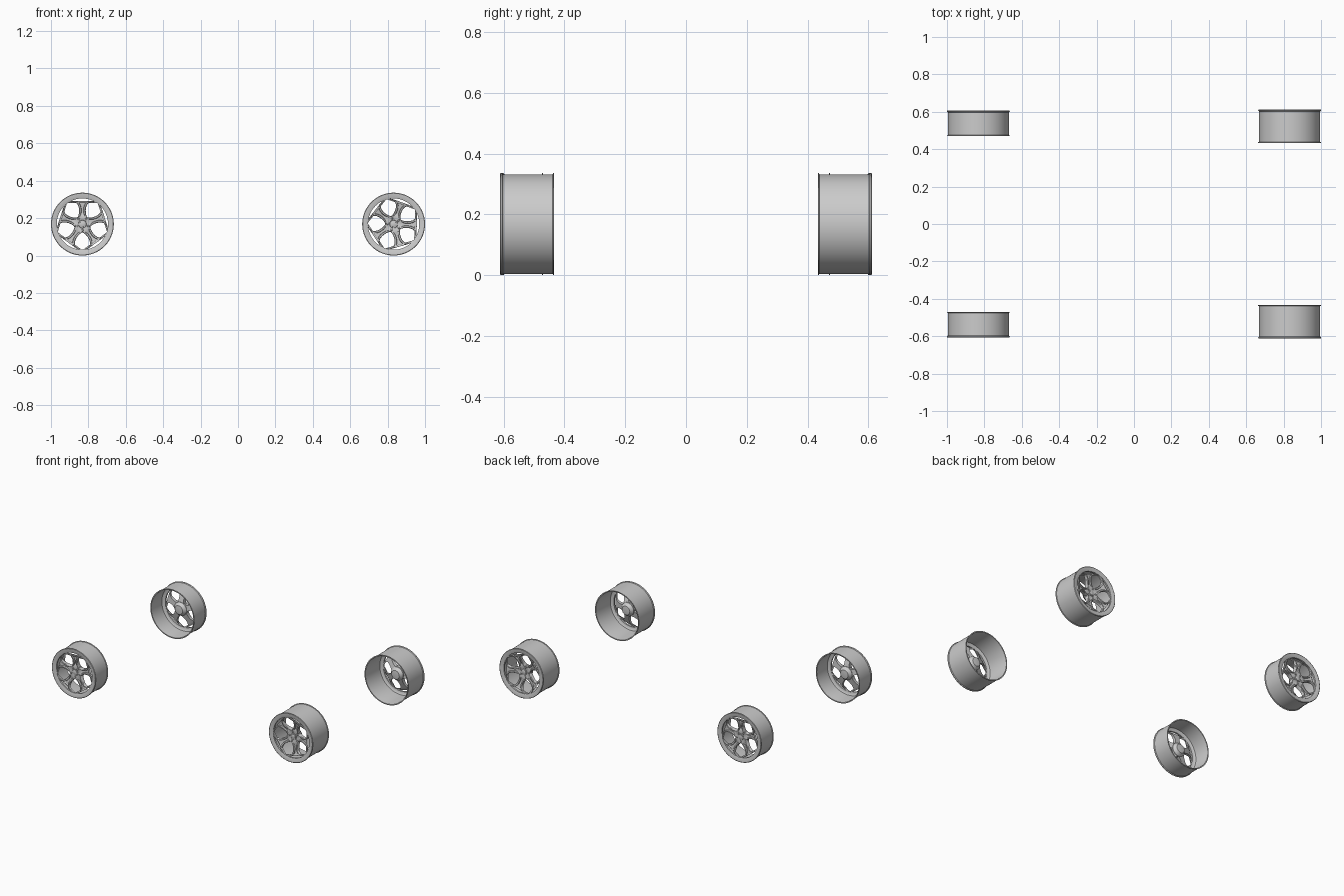
import bpy, bmesh, math

if "Cube" in bpy.data.objects:
    bpy.data.objects.remove(bpy.data.objects["Cube"])

CZ = 0.168      # axle height
SEG = 80
STEP = math.tau / 5


def make(name, bm):
    bmesh.ops.remove_doubles(bm, verts=bm.verts, dist=0.00002)
    bmesh.ops.recalc_face_normals(bm, faces=bm.faces)
    me = bpy.data.meshes.new(name)
    bm.to_mesh(me)
    bm.free()
    ob = bpy.data.objects.new(name, me)
    bpy.context.collection.objects.link(ob)
    return ob


def skin(bm, rows, closed_rows):
    """Join rings of points with quads; close the row direction or cap it."""
    vs = [[bm.verts.new(p) for p in row] for row in rows]
    n = len(vs[0])
    for i in range(len(vs) if closed_rows else len(vs) - 1):
        a, b = vs[i], vs[(i + 1) % len(vs)]
        for j in range(n):
            bm.faces.new((a[j], a[(j + 1) % n], b[(j + 1) % n], b[j]))
    if not closed_rows:
        bm.faces.new(vs[0])
        bm.faces.new(vs[-1])


def wheel(tag, cx, side, face_y, depth, rot, recess):
    def pt(r, a, d):
        # d is the distance inward from the outer face
        return (cx + r * math.cos(a), side * (face_y - d), CZ + r * math.sin(a))

    def lathe(profile, seg=SEG):
        return [[pt(r, math.tau * i / seg, d) for r, d in profile] for i in range(seg)]

    # Barrel with outer face ring and inner flange
    bm = bmesh.new()
    skin(bm, lathe([(.137, .005), (.150, .001), (.165, 0), (.168, .002), (.168, .006),
                    (.1635, .010), (.1635, depth - .005), (.168, depth - .003),
                    (.168, depth), (.161, depth), (.160, depth - .006), (.159, .024),
                    (.150, .018), (.137, .017)]), True)
    make(tag + "_rim", bm)

    # Five twin-bar spokes with a sunken channel between the bars
    stations = [(.022, .016), (.035, .0245), (.044, .0265), (.050, .0225), (.060, .0190),
                (.075, .0180), (.090, .0195), (.105, .0245), (.116, .0320),
                (.124, .0410), (.130, .0520), (.135, .0680), (.139, .0872)]
    bm = bmesh.new()
    for k in range(5):
        a0 = rot + k * STEP
        rows = []
        for r, w in stations:
            t = max(0, min(1, (r - .03) / .109))
            top = .005 + recess * (1 - t) ** 1.4
            back = .012 + .022 * (1 - t)
            bar = min(.011, w * .6)
            g = .010 * min(1, max(0, (r - .04) / .02))
            sec = [(-w, back), (-w, .004), (-w + .003, 0), (-w + bar, 0), (-w + bar + .002, g)]
            sec += [(-x, d) for x, d in reversed(sec)]
            rows.append([pt(r, a0 + x / r, top + d) for x, d in sec])
        skin(bm, rows, False)
    make(tag + "_spokes", bm)

    # Hub with a tapering mount behind it
    h = .005 + recess
    bm = bmesh.new()
    rows = [[pt(r, math.tau * i / 40, d) for i in range(40)] for r, d in
            [(.020, h - .001), (.022, h + .001), (.040, h + .003), (.046, h + .010),
             (.046, h + .030), (.030, h + .050), (.014, h + .052)]]
    skin(bm, rows, False)
    make(tag + "_hub", bm)

    # Centre cap
    bm = bmesh.new()
    skin(bm, [[pt(r, math.tau * i / 24, h + d) for i in range(24)] for r, d in
              [(.010, -.005), (.015, -.003), (.016, .004)]], False)
    make(tag + "_centre_cap", bm)

    # Wheel bolts between the spokes
    bm = bmesh.new()
    for k in range(5):
        a = rot + (k + .5) * STEP
        ox, _, oz = pt(.033, a, 0)
        rows = [[(ox + q * math.cos(i * math.tau / 12), side * (face_y - h - d),
                  oz + q * math.sin(i * math.tau / 12)) for i in range(12)]
                for q, d in [(.0045, -.005), (.006, -.003), (.006, .006)]]
        skin(bm, rows, False)
    make(tag + "_bolts", bm)


# Narrow pair on the left, wide pair on the right, mirrored front to back
for label, side in (("front", -1), ("back", 1)):
    wheel(label + "_left_wheel", -.832, side, .607, .137, math.radians(90), .012)
    wheel(label + "_right_wheel", .832, side, .612, .178, math.radians(-2), .026)

for ob in bpy.context.collection.objects:
    ob.select_set(True)
    bpy.context.view_layer.objects.active = ob
bpy.ops.object.shade_smooth_by_angle(angle=math.radians(35))
